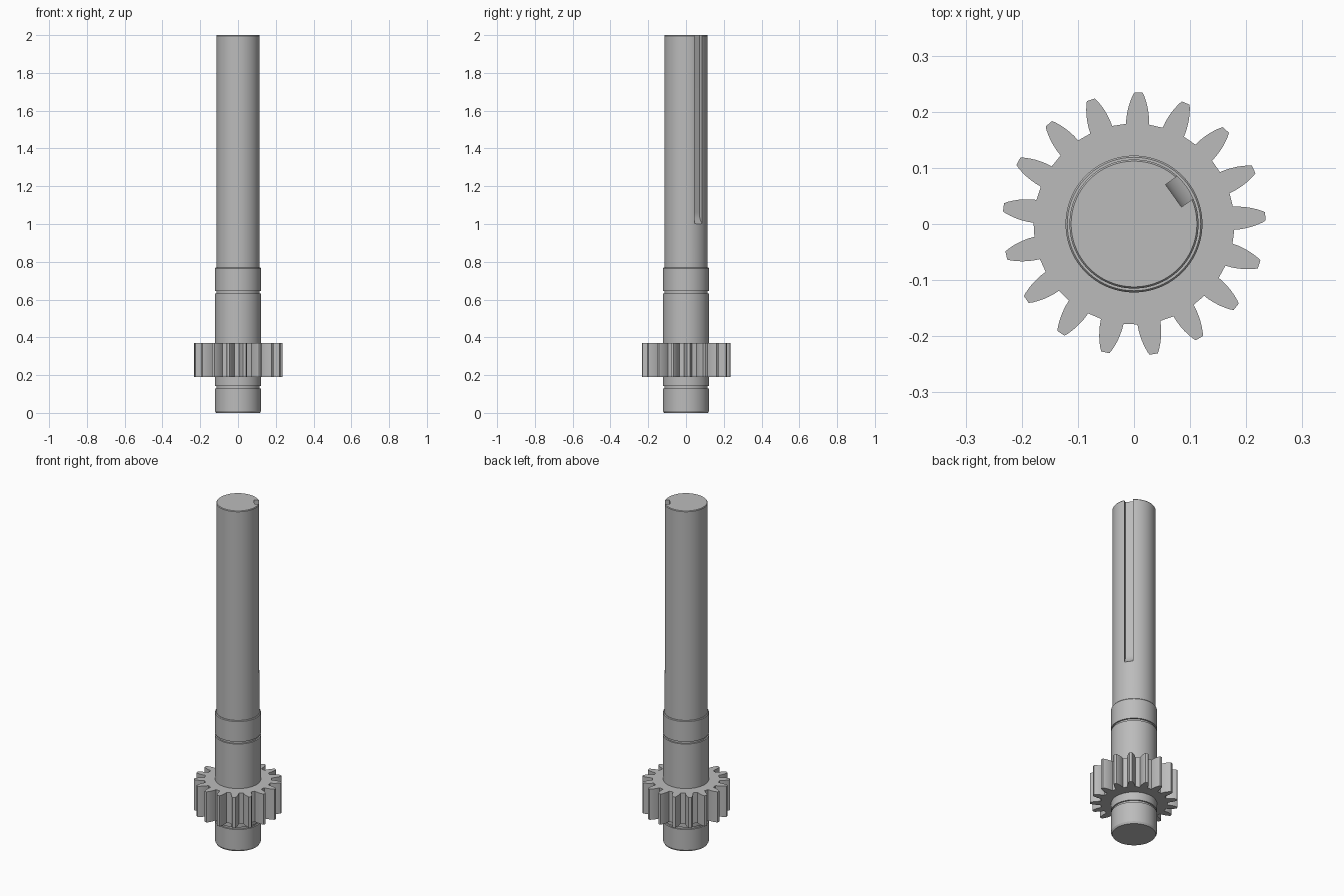
import bpy
import bmesh
from math import cos, sin, pi, radians, sqrt
from mathutils import Matrix, Vector

cube = bpy.data.objects.get("Cube")
if cube:
    bpy.data.objects.remove(cube, do_unlink=True)

steel = bpy.data.materials.new("steel grey")
steel.use_nodes = True
colour = (0.5, 0.5, 0.5, 1)
steel.diffuse_color = colour
steel.node_tree.nodes["Principled BSDF"].inputs["Base Color"].default_value = colour


def make_object(name, bm):
    bmesh.ops.recalc_face_normals(bm, faces=bm.faces)
    mesh = bpy.data.meshes.new(name)
    bm.to_mesh(mesh)
    bm.free()
    mesh.materials.append(steel)
    obj = bpy.data.objects.new(name, mesh)
    bpy.context.collection.objects.link(obj)
    return obj


def select_only(obj):
    bpy.ops.object.select_all(action="DESELECT")
    obj.select_set(True)
    bpy.context.view_layer.objects.active = obj


def lathe(name, profile, segments=96):
    bm = bmesh.new()
    rings = [[bm.verts.new((r * cos(2 * pi * i / segments), r * sin(2 * pi * i / segments), z))
              for i in range(segments)] for r, z in profile]
    for low, high in zip(rings, rings[1:]):
        for i in range(segments):
            j = (i + 1) % segments
            bm.faces.new((low[i], low[j], high[j], high[i]))
    bm.faces.new(rings[0])
    bm.faces.new(rings[-1])
    return make_object(name, bm)


# Stepped shaft with two ring grooves and chamfered ends
BODY, NECK, GROOVE = 0.122, 0.115, 0.114
shaft = lathe("shaft", [
    (0.116, 0), (BODY, 0.011),
    (BODY, 0.13), (GROOVE, 0.13), (GROOVE, 0.143), (BODY, 0.143),
    (BODY, 0.633), (GROOVE, 0.633), (GROOVE, 0.646), (BODY, 0.646),
    (BODY, 0.765), (0.119, 0.769), (NECK, 0.769),
    (NECK, 1.996), (0.112, 2.0)])

# Keyway cutter: flat floor that runs out along an arc at its lower end
FLOOR, ARC, WIDTH, STEPS = 0.0865, 0.077, 0.049, 10
side = [(0.15, 2.1), (FLOOR, 2.1)]
for i in range(STEPS + 1):
    drop = 0.068 * i / STEPS
    side.append((FLOOR + ARC - sqrt(ARC ** 2 - drop ** 2), 1.06 - drop))
side.append((0.15, side[-1][1]))
bm = bmesh.new()
outline = bm.faces.new([bm.verts.new((x, -WIDTH / 2, z)) for x, z in side])
grown = bmesh.ops.extrude_face_region(bm, geom=[outline])["geom"]
bmesh.ops.translate(bm, vec=Vector((0, WIDTH, 0)),
                    verts=[v for v in grown if isinstance(v, bmesh.types.BMVert)])
bmesh.ops.rotate(bm, matrix=Matrix.Rotation(radians(35.5), 3, "Z"), verts=bm.verts)
cutter = make_object("keyway_cutter", bm)
cutter.hide_render = True

cut = shaft.modifiers.new("keyway", "BOOLEAN")
cut.operation = "DIFFERENCE"
cut.solver = "EXACT"
cut.object = cutter
select_only(shaft)
bpy.ops.object.modifier_apply(modifier=cut.name)
bpy.data.objects.remove(cutter, do_unlink=True)

# Spur gear: one tooth flank mirrored and repeated, joined to a bore inside the shaft
TEETH, START, BORE = 17, 88, 0.118
flank = [(0.179, 6.6), (0.19, 6.1), (0.2, 5.4), (0.21, 4.6),
         (0.22, 3.6), (0.229, 2.6), (0.2345, 1.8)]    # radius, half angle
tooth = [(r, -a) for r, a in flank] + [(r, a) for r, a in reversed(flank)]
points = [(r, radians(START + 360 * t / TEETH + a)) for t in range(TEETH) for r, a in tooth]


def gear_ring(bm, z, bore):
    return [bm.verts.new(((BORE if bore else r) * cos(a), (BORE if bore else r) * sin(a), z))
            for r, a in points]


bm = bmesh.new()
BOTTOM, TOP = 0.191, 0.371
loops = [gear_ring(bm, BOTTOM, True), gear_ring(bm, BOTTOM, False),
         gear_ring(bm, TOP, False), gear_ring(bm, TOP, True)]
for a, b in zip(loops, loops[1:] + loops[:1]):
    for i in range(len(points)):
        j = (i + 1) % len(points)
        bm.faces.new((a[i], a[j], b[j], b[i]))
gear = make_object("spur_gear", bm)

# Smooth round walls and flanks, keep machined edges crisp
for obj in (shaft, gear):
    select_only(obj)
    bpy.ops.object.shade_smooth_by_angle(angle=radians(25))
